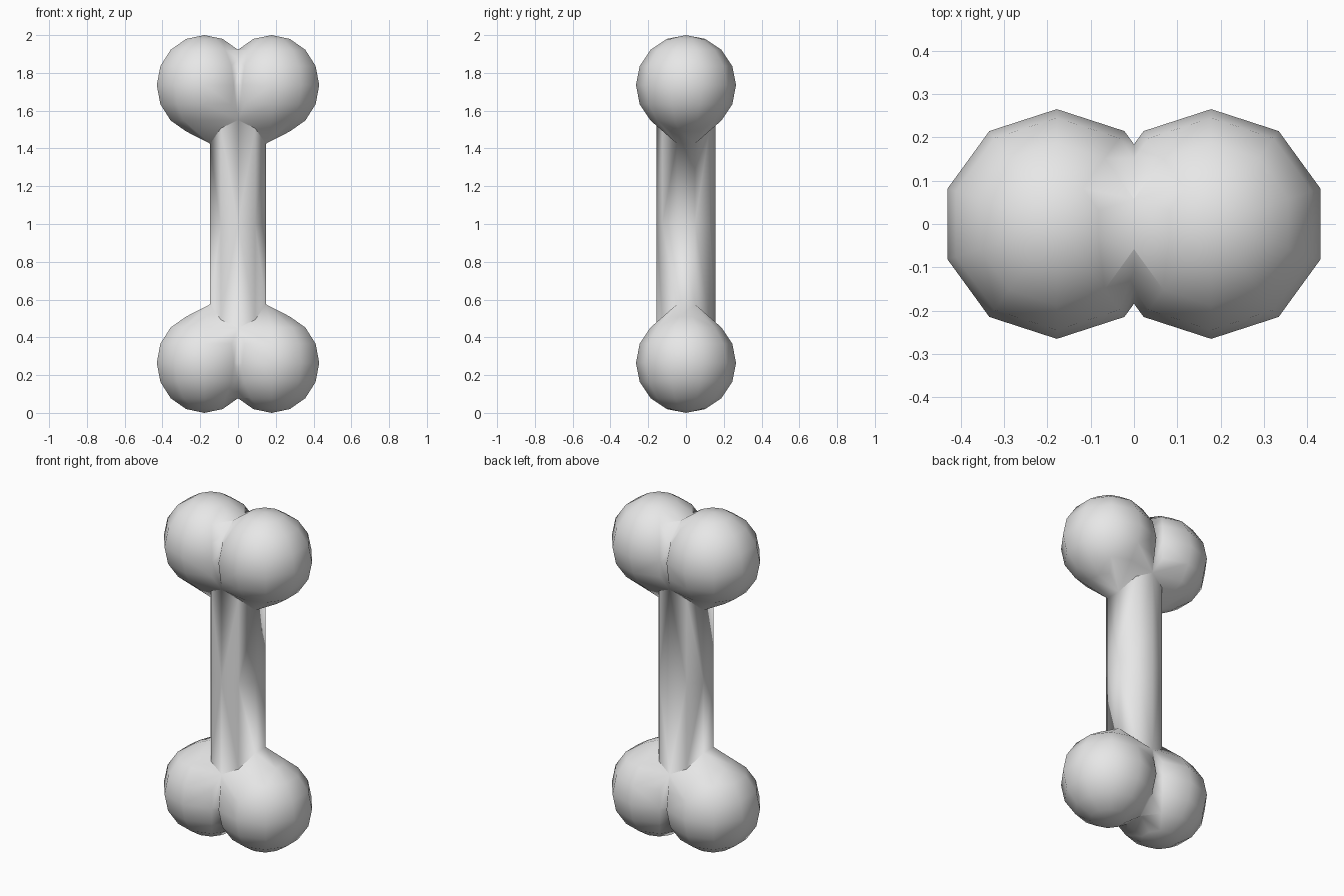
import bpy, bmesh, math
from mathutils import Vector

if "Cube" in bpy.data.objects:
    bpy.data.objects.remove(bpy.data.objects["Cube"])

N, R, CX, CZ = 10, 0.265, 0.178, 0.735   # knob sides, radius, centre (height from middle)
RS = 0.155                               # shaft radius


def hull(points):
    bm = bmesh.new()
    for p in points:
        bm.verts.new(p)
    res = bmesh.ops.convex_hull(bm, input=bm.verts[:])
    junk = set(res["geom_interior"]) | set(res["geom_unused"])
    junk = [v for v in junk if isinstance(v, bmesh.types.BMVert)]
    bmesh.ops.delete(bm, geom=junk, context='VERTS')
    return bm


# knob: faceted ball with a corner facing front, cut flat on the centre plane
ball = [Vector((CX, 0, CZ + R)), Vector((CX, 0, CZ - R))]
for ring in range(1, 8):
    t = math.pi * ring / 8
    for k in range(N):
        a = math.pi / 2 + 2 * math.pi * k / N
        ball.append(Vector((CX + R * math.sin(t) * math.cos(a),
                            R * math.sin(t) * math.sin(a), CZ + R * math.cos(t))))
bm = hull(ball)
bmesh.ops.bisect_plane(bm, geom=bm.verts[:] + bm.edges[:] + bm.faces[:],
                       plane_co=(0, 0, 0), plane_no=(1, 0, 0), clear_inner=True)
half_ball = [v.co.copy() for v in bm.verts]
bm.free()

# end loop of the shaft, sweeping up towards the middle
heights = [0.55, 0.51, 0.425, 0.425, 0.51, 0.55]
loop = []
for k, h in enumerate(heights):
    a = -math.pi / 2 + 2 * math.pi * k / N
    x = 0.0 if k in (0, 5) else RS * math.cos(a)
    loop.append(Vector((x, RS * math.sin(a), h)))

# flare: wrap knob and shaft end together, then open the joins
bm = hull(half_ball + loop)


def in_loop(v):
    return any((v.co - p).length < 1e-5 for p in loop)


dead = [f for f in bm.faces if all(abs(v.co.x) < 1e-4 for v in f.verts)
        or all(in_loop(v) for v in f.verts)]
bmesh.ops.delete(bm, geom=dead, context='FACES')

# quarter of the shaft, down to the middle
for p, q in zip(loop, loop[1:]):
    bm.faces.new([bm.verts.new(c) for c in
                  ((p.x, p.y, 0), (q.x, q.y, 0), q, p)])
bmesh.ops.remove_doubles(bm, verts=bm.verts[:], dist=1e-4)
bmesh.ops.join_triangles(bm, faces=bm.faces[:], angle_face_threshold=0.05,
                         angle_shape_threshold=3.0)

# mirror left/right and top/bottom
for axis in ('X', 'Z'):
    bmesh.ops.mirror(bm, geom=bm.verts[:] + bm.edges[:] + bm.faces[:],
                     axis=axis, merge_dist=1e-4)
    bmesh.ops.remove_doubles(bm, verts=bm.verts[:], dist=1e-4)
bmesh.ops.recalc_face_normals(bm, faces=bm.faces[:])
for f in bm.faces:
    f.smooth = True

me = bpy.data.meshes.new("bone")
bm.to_mesh(me)
bm.free()
mat = bpy.data.materials.new("light_grey")
mat.diffuse_color = (0.8, 0.8, 0.8, 1)
mat.use_nodes = True
mat.node_tree.nodes["Principled BSDF"].inputs["Base Color"].default_value = mat.diffuse_color
me.materials.append(mat)
bone = bpy.data.objects.new("bone", me)
bone.location.z = 1
bpy.context.collection.objects.link(bone)
